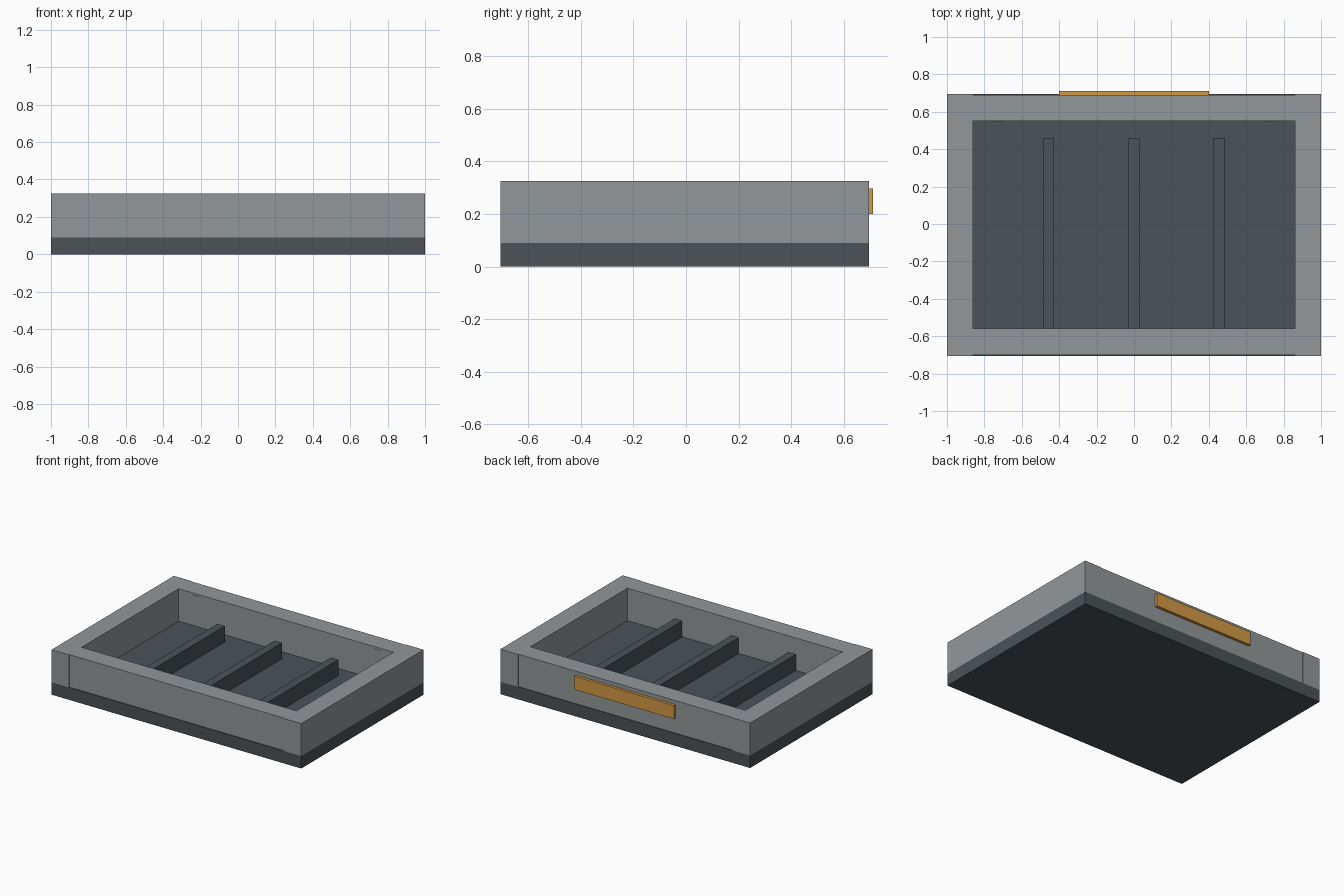
import bpy

if "Cube" in bpy.data.objects:
    bpy.data.objects.remove(bpy.data.objects["Cube"])


def material(name, rgb):
    m = bpy.data.materials.new(name)
    m.diffuse_color = (*rgb, 1)
    m.use_nodes = True
    m.node_tree.nodes["Principled BSDF"].inputs["Base Color"].default_value = m.diffuse_color
    return m


dark = material("dark_grey", (0.07, 0.085, 0.095))
grey = material("mid_grey", (0.29, 0.31, 0.32))
amber = material("amber", (0.65, 0.32, 0.06))


def box(name, x, y, z, mat):
    """Box from (min, max) ranges on each axis."""
    ranges = (x, y, z)
    bpy.ops.mesh.primitive_cube_add(size=1, location=[(a + b) / 2 for a, b in ranges])
    ob = bpy.context.object
    ob.name = name
    ob.scale = [b - a for a, b in ranges]
    bpy.ops.object.transform_apply(location=False, rotation=False, scale=True)
    ob.data.materials.append(mat)
    return ob


FRONT, BACK, FLOOR, TOP = -0.705, 0.695, 0.09, 0.325

# Tray floor slab
box("base", (-1, 1), (FRONT, BACK), (0, FLOOR), dark)

# Full-length end walls
for side, s in (("left", -1), ("right", 1)):
    box(f"{side}_wall", sorted((s, s * 0.86)), (FRONT, BACK), (FLOOR, TOP), grey)

# Front and back walls, set slightly in from the base edge
box("front_wall", (-0.86, 0.86), (FRONT + 0.005, -0.56), (FLOOR, TOP), grey)
box("back_wall", (-0.86, 0.86), (0.55, BACK - 0.005), (FLOOR, TOP), grey)

# Dividers, stopping short of the back wall
for i, x in enumerate((-0.457, 0, 0.453)):
    box(f"divider_{i + 1}", (x - 0.03, x + 0.03), (-0.56, 0.46), (FLOOR, 0.205), dark)

# Small pads on the inside of the back wall
for side, x in (("left", -0.725), ("right", 0.725)):
    box(f"{side}_pad", (x - 0.025, x + 0.025), (0.547, 0.55), (0.25, 0.31), grey)

# Label strip on the back
box("label_strip", (-0.4, 0.4), (BACK - 0.005, 0.71), (0.2, 0.297), amber)
